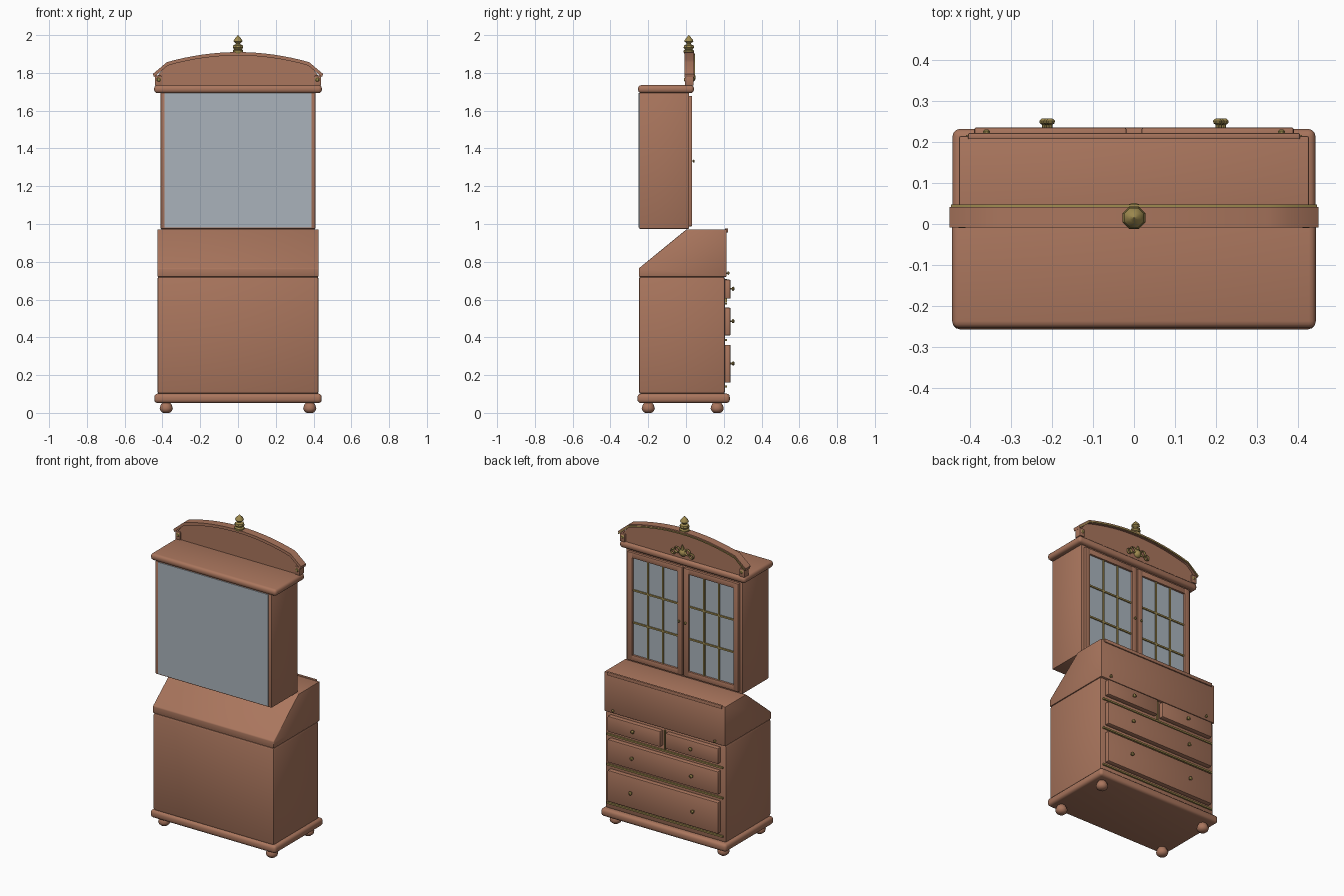
import bpy, bmesh, math
from mathutils import Matrix, Vector

if "Cube" in bpy.data.objects:
    bpy.data.objects.remove(bpy.data.objects["Cube"])


def material(name, color):
    m = bpy.data.materials.new(name)
    m.diffuse_color = (*color, 1)
    m.use_nodes = True
    m.node_tree.nodes["Principled BSDF"].inputs["Base Color"].default_value = m.diffuse_color
    return m


WOOD = material("reddish wood", (0.40, 0.18, 0.11))
GOLD = material("aged brass", (0.35, 0.26, 0.08))
GLASS = material("blue grey glass", (0.40, 0.45, 0.50))


def finish(name, bm, mat, bevel=0.0, seg=2):
    bmesh.ops.recalc_face_normals(bm, faces=bm.faces)
    if bevel:
        bmesh.ops.bevel(bm, geom=bm.edges[:], offset=bevel, segments=seg,
                        profile=0.5, affect='EDGES', clamp_overlap=True)
    me = bpy.data.meshes.new(name)
    bm.to_mesh(me)
    bm.free()
    me.materials.append(mat)
    ob = bpy.data.objects.new(name, me)
    bpy.context.collection.objects.link(ob)
    bpy.ops.object.select_all(action='DESELECT')
    bpy.context.view_layer.objects.active = ob
    ob.select_set(True)
    bpy.ops.object.shade_smooth_by_angle(angle=math.radians(40))
    return ob


def box(name, x, y, z, mat=WOOD, bevel=0.0, seg=2):
    """Box from (min, max) ranges."""
    bm = bmesh.new()
    size = [b - a for a, b in (x, y, z)]
    mid = [(a + b) / 2 for a, b in (x, y, z)]
    bmesh.ops.create_cube(bm, size=1, matrix=Matrix.Translation(mid) @ Matrix.Diagonal((*size, 1)))
    return finish(name, bm, mat, bevel, seg)


def extrude(name, points, direction, mat=WOOD, bevel=0.0):
    """Flat outline pushed along a direction."""
    bm = bmesh.new()
    face = bm.faces.new([bm.verts.new(p) for p in points])
    new = bmesh.ops.extrude_face_region(bm, geom=[face])["geom"]
    bmesh.ops.translate(bm, vec=direction, verts=[v for v in new if isinstance(v, bmesh.types.BMVert)])
    return finish(name, bm, mat, bevel)


def lathe(name, profile, place, axis='Z', sides=8, mat=GOLD):
    """Turned part: (radius, height) rings, along z or y."""
    bm = bmesh.new()
    rings = [[bm.verts.new((r * math.cos(a), r * math.sin(a), h))
              for a in (math.tau * (i + 0.5) / sides for i in range(sides))] for r, h in profile]
    for lo, hi in zip(rings, rings[1:]):
        for i in range(sides):
            j = (i + 1) % sides
            bm.faces.new((lo[i], lo[j], hi[j], hi[i]))
    bm.faces.new(rings[0][::-1])
    bm.faces.new(rings[-1])
    turn = Matrix.Rotation(-math.pi / 2, 4, 'X') if axis == 'Y' else Matrix.Identity(4)
    bm.transform(Matrix.Translation(place) @ turn)
    return finish(name, bm, mat)


def knob(name, x, y, z, s=1.0):
    prof = [(.005, 0), (.005, .008), (.011, .012), (.012, .018), (.006, .023)]
    lathe(name, [(r * s, h * s) for r, h in prof], (x, y, z), 'Y')


# Bun feet and base moulding
for x in (-.38, .38):
    for y in (-.2, .165):
        lathe("bun_foot", [(.018, 0), (.031, .01), (.036, .024), (.031, .04), (.022, .055)],
              (x, y, 0), sides=12, mat=WOOD)
box("base_moulding", (-.443, .443), (-.257, .232), (.052, .102), bevel=.018, seg=3)

# Chest and its drawers
box("chest", (-.427, .427), (-.25, .207), (.10, .722), bevel=.014)
DRAWERS = [("bottom_drawer", -.39, .39, .16, .36, (-.22, .22)),
           ("middle_drawer", -.39, .39, .41, .557, (-.21, .21)),
           ("left_small_drawer", -.39, -.018, .605, .705, (-.204,)),
           ("right_small_drawer", .018, .39, .605, .705, (.204,))]
for name, x0, x1, z0, z1, knobs in DRAWERS:
    box(name, (x0, x1), (.2, .236), (z0, z1), bevel=.006)
    for x in knobs:
        knob(name + "_knob", x, .234, (z0 + z1) / 2 + .002)
for z in (.14, .385, .578):
    box("drawer_bead", (-.41, .41), (.2, .217), (z - .005, z + .005), GOLD)
box("drawer_divider", (-.004, .004), (.2, .217), (.585, .71), GOLD)

# Slanted desk section
extrude("desk_section", [(-.427, y, z) for y, z in
        ((-.25, .72), (.215, .72), (.215, .972), (.003, .972), (-.25, .765))],
        (.854, 0, 0), bevel=.005)
box("desk_lip", (-.405, .405), (.207, .222), (.955, .977), bevel=.003)
for x in (-.36, .36):
    knob("lid_pull", x, .212, .74, .8)

# Upper cabinet with glazed doors and a glass back
box("cabinet", (-.41, .41), (-.247, .016), (.974, 1.695), bevel=.004)
box("back_glass", (-.388, .388), (-.251, -.243), (.982, 1.693), GLASS)
Z0, Z1, F = .988, 1.678, .036
for side in (-1, 1):
    def span(a, b):
        return tuple(sorted((side * a, side * b)))
    box("door_glass", span(.02, .38), (.012, .02), (Z0 + .01, Z1 - .01), GLASS)
    for a, b in ((.004, .004 + F), (.392 - F, .392)):
        box("door_stile", span(a, b), (.01, .033), (Z0, Z1), bevel=.004)
    for a in (Z0, Z1 - F):
        box("door_rail", span(.03, .366), (.01, .032), (a, a + F), bevel=.004)
    for i in (1, 2):
        x = .04 + (.392 - F - .04) * i / 3
        z = Z0 + F + (Z1 - Z0 - 2 * F) * i / 3
        box("upright_glazing_bar", span(x - .005, x + .005), (.016, .028), (Z0 + F, Z1 - F), GOLD)
        box("level_glazing_bar", span(.04, .392 - F), (.016, .027), (z - .005, z + .005), GOLD)
    knob("door_knob", side * .024, .03, 1.333, .7)

# Cornice
box("cornice", (-.444, .444), (-.254, .042), (1.693, 1.735), bevel=.017, seg=3)


# Arched pediment: board, cap and brass bead follow one arch
def arch(drop, width=.45):
    mid = [(x * .376 / 8, 1.91 - .053 * (x / 8) ** 2 - drop) for x in range(-8, 9)]
    return [(-width, 1.795 - drop)] + mid + [(width, 1.795 - drop)]


def arch_band(name, d0, d1, y0, y1, mat, width=.45):
    lower = [(x * (1 - (d1 - d0) * .6), z) for x, z in arch(d1, width)]
    outline = arch(d0, width) + lower[::-1]
    extrude(name, [(x, y0, z) for x, z in outline], (0, y1 - y0, 0), mat)


board = [(-.425, 1.73)] + arch(.01, .425) + [(.425, 1.73)]
extrude("pediment_board", [(x, .002, z) for x, z in board], (0, .026, 0))
arch_band("pediment_cap", 0, .018, -.008, .042, WOOD)
arch_band("pediment_bead", .008, .015, .036, .047, GOLD, .447)
for s in (-1, 1):
    box("pediment_end_block", tuple(sorted((s * .405, s * .44))), (-.006, .04), (1.733, 1.785), bevel=.004)
    lathe("end_rosette", [(.008, 0), (.012, .004), (.012, .05), (.006, .055)], (s * .42, -.01, 1.765), 'Y')

# Brass ornament: boss with scrolls and a small crown
lathe("ornament_boss", [(.026, 0), (.024, .012), (.014, .022), (.004, .025)], (0, .026, 1.775), 'Y', 10)
for s in (-1, 1):
    for cx, cz, r in ((.037, 1.785, .017), (.065, 1.768, .014)):
        bm = bmesh.new()
        n, m = 10, 4
        ring = [[bm.verts.new(Vector((s * cx + (r + .005 * math.cos(b)) * math.cos(a),
                                      .036 + .007 * math.sin(b),
                                      cz + (r + .005 * math.cos(b)) * math.sin(a))))
                 for b in (math.tau * j / m for j in range(m))]
                for a in (math.tau * i / n for i in range(n))]
        for i in range(n):
            for j in range(m):
                k, l = (i + 1) % n, (j + 1) % m
                bm.faces.new((ring[i][j], ring[k][j], ring[k][l], ring[i][l]))
        finish("ornament_scroll", bm, GOLD)
lathe("ornament_crown", [(.012, 0), (.009, .015), (.002, .03)], (0, .036, 1.795))

# Turned finial
lathe("finial", [(.024, 0), (.03, .01), (.03, .018), (.022, .025), (.03, .034), (.027, .046),
                 (.012, .052), (.014, .058), (.026, .066), (.024, .074), (.012, .088), (.001, .1)],
      (0, .015, 1.9))
